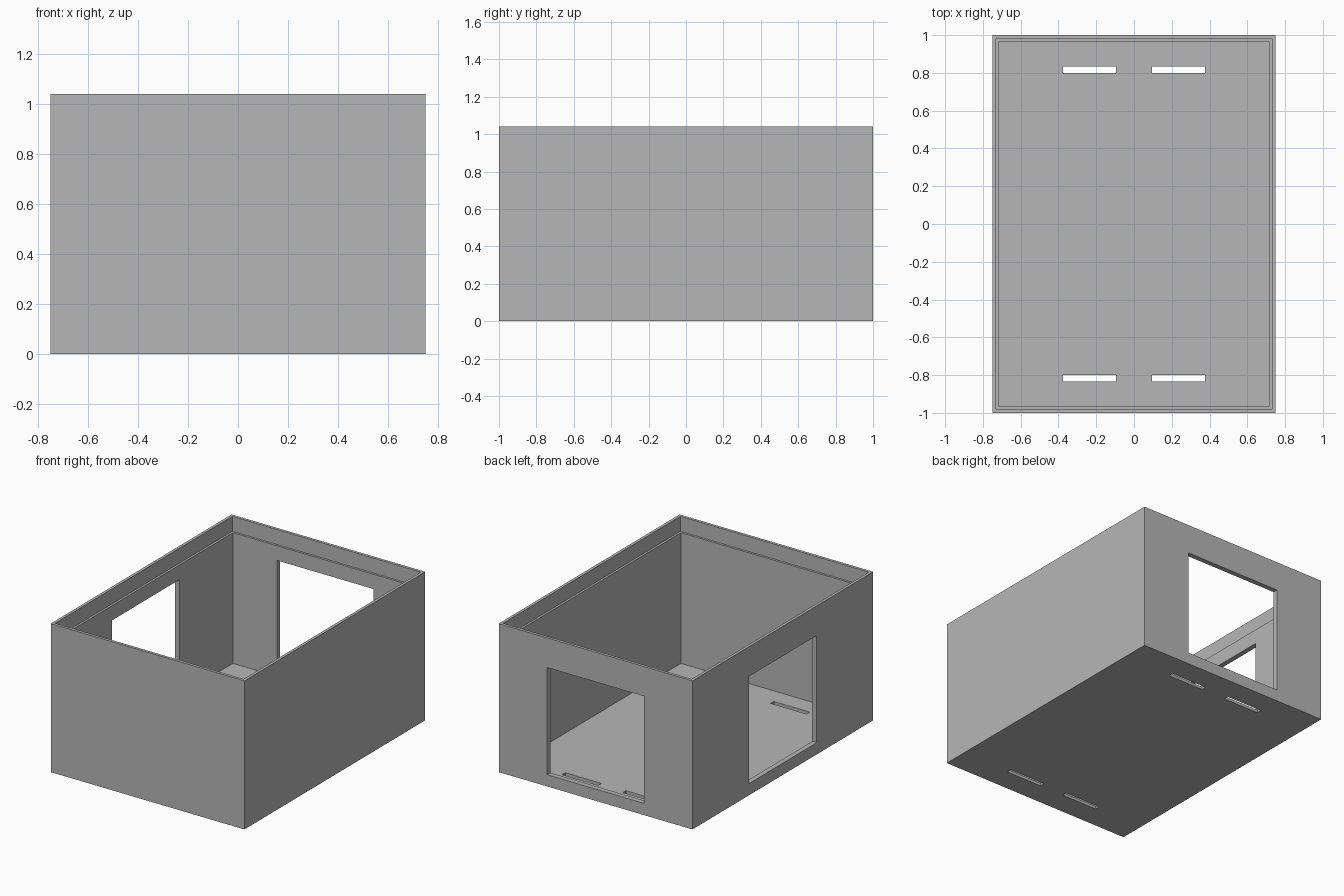
import bpy
import bmesh

if "Cube" in bpy.data.objects:
    bpy.data.objects.remove(bpy.data.objects["Cube"], do_unlink=True)

HALF_X, HALF_Y, HEIGHT = 0.75, 1.0, 1.04
WALL, LIP, FLOOR, LEDGE_Z = 0.035, 0.02, 0.02, 0.935

grey = bpy.data.materials.new("plain grey")
grey.use_nodes = True
grey.diffuse_color = (0.47, 0.47, 0.47, 1)
grey.node_tree.nodes["Principled BSDF"].inputs["Base Color"].default_value = grey.diffuse_color


def link_mesh(name, bm):
    bmesh.ops.recalc_face_normals(bm, faces=bm.faces)
    mesh = bpy.data.meshes.new(name)
    bm.to_mesh(mesh)
    bm.free()
    mesh.materials.append(grey)
    obj = bpy.data.objects.new(name, mesh)
    bpy.context.collection.objects.link(obj)
    return obj


def rectangle_loft(name, profile):
    """Closed solid from a list of (inset, height) rectangles."""
    bm = bmesh.new()
    rings = []
    for inset, z in profile:
        x, y = HALF_X - inset, HALF_Y - inset
        rings.append([bm.verts.new((sx * x, sy * y, z))
                      for sx, sy in ((-1, -1), (1, -1), (1, 1), (-1, 1))])
    for low, high in zip(rings, rings[1:]):
        for i in range(4):
            j = (i + 1) % 4
            bm.faces.new((low[i], low[j], high[j], high[i]))
    bm.faces.new(rings[0])
    bm.faces.new(rings[-1])
    return link_mesh(name, bm)


def cutter(name, low, high):
    bm = bmesh.new()
    bmesh.ops.create_cube(bm, size=1)
    for v in bm.verts:
        v.co = [b if c > 0 else a for a, b, c in zip(low, high, v.co)]
    obj = link_mesh(name, bm)
    obj.hide_render = True
    return obj


# Open box with a stepped ledge below the rim
box = rectangle_loft("open_box", [
    (0, 0), (0, HEIGHT), (LIP, HEIGHT), (LIP, LEDGE_Z), (WALL, LEDGE_Z), (WALL, FLOOR)])

# Square openings in the back wall and in the wall on the -x side
cutters = [
    cutter("back_opening_cutter", (-0.375, 0.9, 0.082), (0.375, 1.1, 0.832)),
    cutter("side_opening_cutter", (-0.85, -0.375, 0.082), (-0.65, 0.375, 0.832)),
]

# Two pairs of slots through the floor
for sx in (-1, 1):
    for sy in (-1, 1):
        xs = sorted((sx * 0.095, sx * 0.375))
        ys = sorted((sy * 0.80, sy * 0.835))
        cutters.append(cutter("floor_slot_cutter", (xs[0], ys[0], -0.1), (xs[1], ys[1], 0.06)))

for tool in cutters:
    mod = box.modifiers.new(tool.name, 'BOOLEAN')
    mod.operation = 'DIFFERENCE'
    mod.solver = 'EXACT'
    mod.object = tool

# Bake the cuts and remove the cutters
bpy.context.view_layer.update()
graph = bpy.context.evaluated_depsgraph_get()
cut_mesh = bpy.data.meshes.new_from_object(box.evaluated_get(graph))
box.modifiers.clear()
box.data = cut_mesh
for tool in cutters:
    bpy.data.objects.remove(tool, do_unlink=True)
